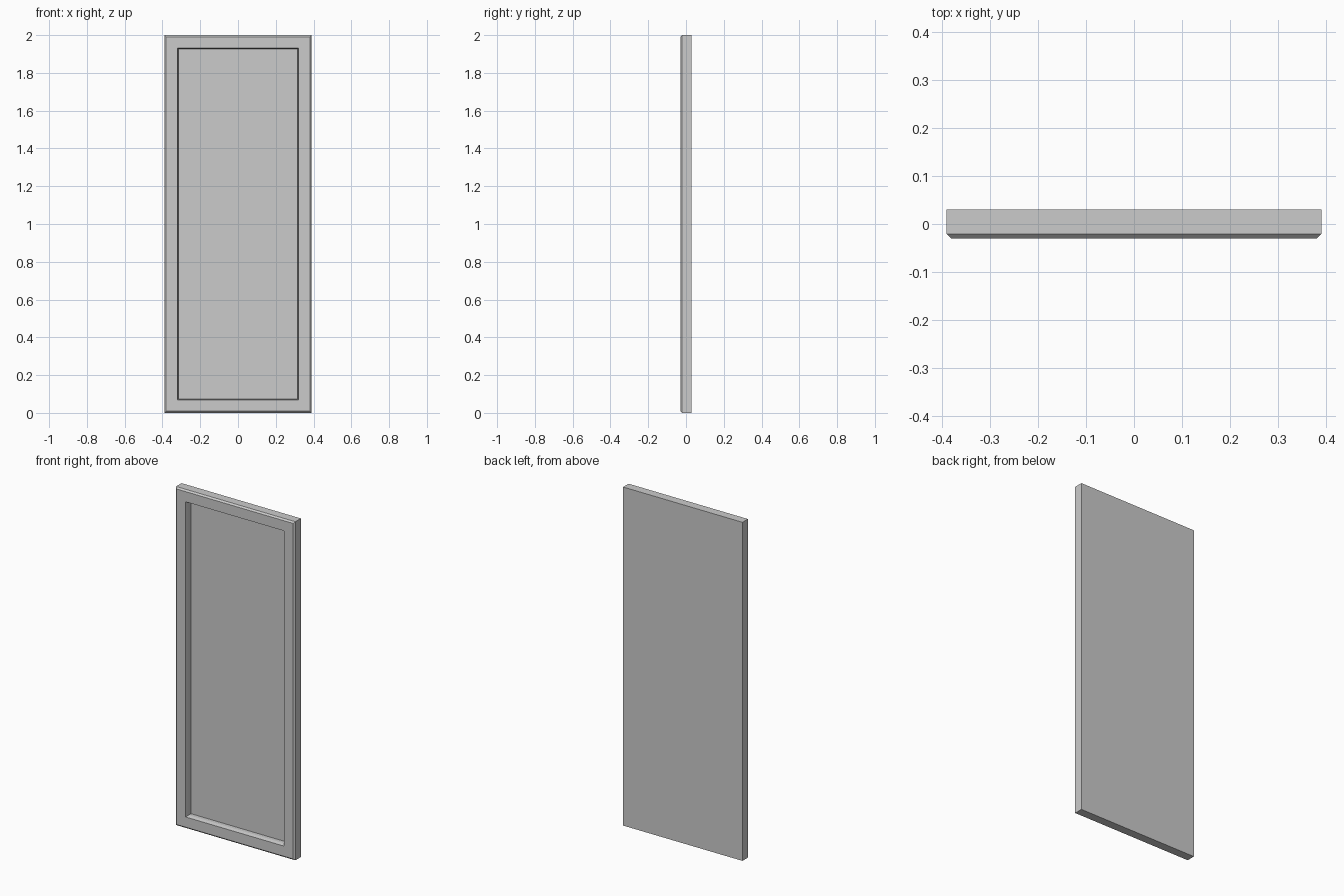
import bpy, bmesh

if "Cube" in bpy.data.objects:
    bpy.data.objects.remove(bpy.data.objects["Cube"])

W, H = 0.39, 2.0          # half width, height
BACK, FRONT = 0.03, -0.03

# (inset from the outer edge, y) from the back rim round to the recessed panel
PROFILE = [(0.0, BACK), (0.0, -0.021), (0.009, FRONT),
           (0.069, FRONT), (0.074, -0.01), (0.074, 0.012)]


def ring(bm, inset, y):
    x, lo, hi = W - inset, inset, H - inset
    return [bm.verts.new(p) for p in
            ((-x, y, lo), (x, y, lo), (x, y, hi), (-x, y, hi))]


# Door leaf: chamfered frame with a sunken panel and flat back
bm = bmesh.new()
rings = [ring(bm, i, y) for i, y in PROFILE]
for a, b in zip(rings, rings[1:]):
    for k in range(4):
        n = (k + 1) % 4
        bm.faces.new((a[k], a[n], b[n], b[k]))
bm.faces.new(rings[0][::-1])
bm.faces.new(rings[-1])
bmesh.ops.recalc_face_normals(bm, faces=bm.faces)
mesh = bpy.data.meshes.new("door_panel")
bm.to_mesh(mesh)
bm.free()
bpy.context.collection.objects.link(bpy.data.objects.new("door_panel", mesh))
